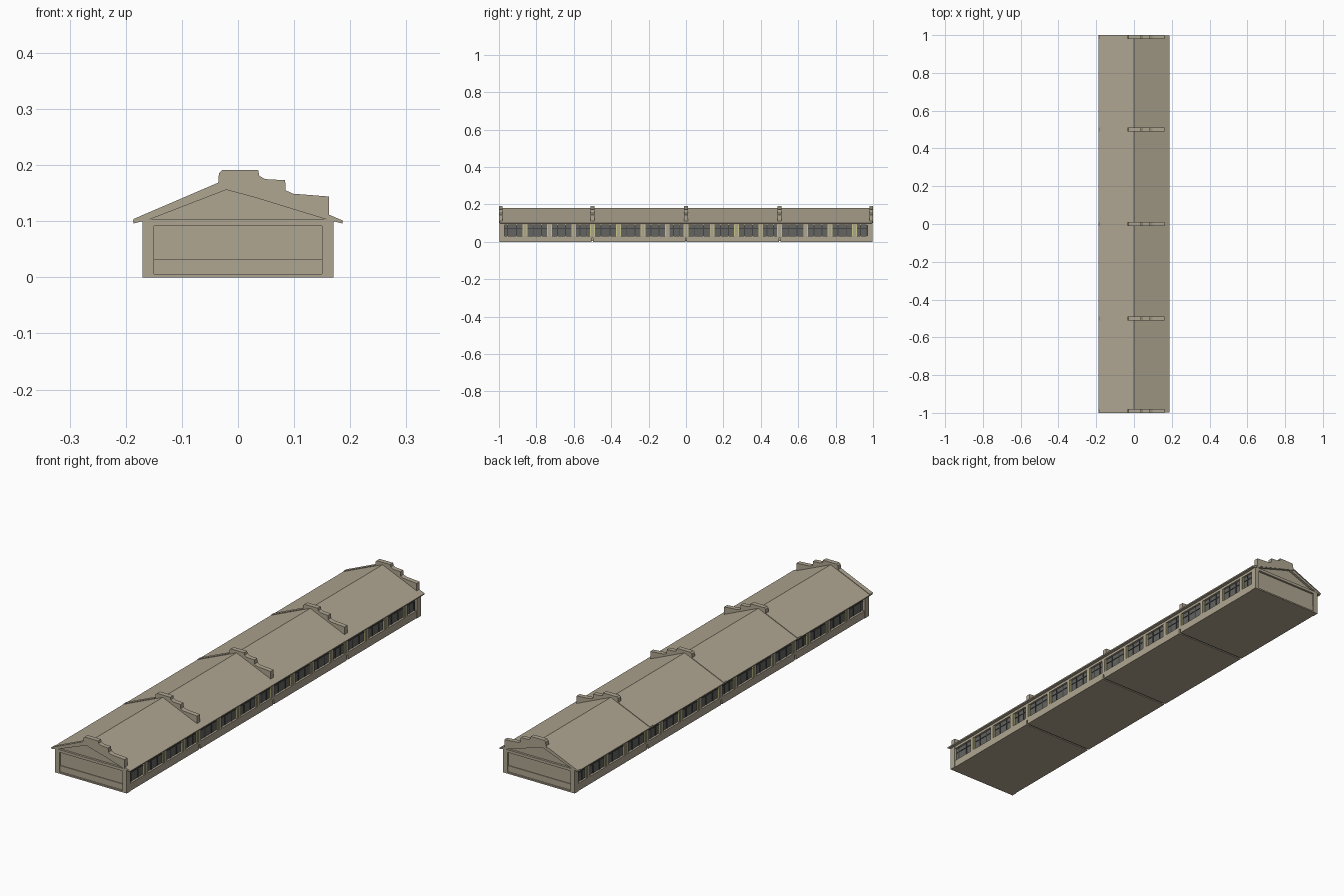
import bpy, bmesh

if "Cube" in bpy.data.objects:
    bpy.data.objects.remove(bpy.data.objects["Cube"])


def mat(name, rgb):
    m = bpy.data.materials.new(name)
    m.diffuse_color = (*rgb, 1)
    m.use_nodes = True
    m.node_tree.nodes["Principled BSDF"].inputs["Base Color"].default_value = m.diffuse_color
    return m


STONE = mat("taupe stone", (0.43, 0.38, 0.285))
GLASS = mat("dark grey glass", (0.125, 0.125, 0.12))
BAR = mat("charcoal bars", (0.06, 0.06, 0.058))
YELLOW = mat("pale yellow trim", (0.58, 0.57, 0.25))


def finish(name, bm, material):
    bmesh.ops.recalc_face_normals(bm, faces=bm.faces)
    me = bpy.data.meshes.new(name)
    bm.to_mesh(me)
    bm.free()
    me.materials.append(material)
    ob = bpy.data.objects.new(name, me)
    bpy.context.collection.objects.link(ob)
    return ob


def boxes(name, material, items):
    """One object from boxes given as (x0, x1, y0, y1, z0, z1)."""
    bm = bmesh.new()
    for x0, x1, y0, y1, z0, z1 in items:
        vs = bmesh.ops.create_cube(bm, size=1)["verts"]
        for v in vs:
            v.co = (x0 if v.co.x < 0 else x1,
                    y0 if v.co.y < 0 else y1,
                    z0 if v.co.z < 0 else z1)
    return finish(name, bm, material)


def prism(name, material, profile, spans):
    """Extrude an xz profile along y for each (y0, y1) span."""
    bm = bmesh.new()
    for y0, y1 in spans:
        f = bm.faces.new([bm.verts.new((x, y0, z)) for x, z in profile])
        r = bmesh.ops.extrude_face_region(bm, geom=[f])
        for v in r["geom"]:
            if isinstance(v, bmesh.types.BMVert):
                v.co.y = y1
    return finish(name, bm, material)


def both_sides(items):
    return items + [(-b, -a, *rest) for a, b, *rest in items]


# Layout along the length: four sections, each with four windows
SECTIONS = [-1, -0.5, 0, 0.5]
BAYS = [0, 0.14, 0.27, 0.4, 0.5]
T = 0.02
PARTY = [(-1, -1 + T)] + [(y - T / 2, y + T / 2) for y in (-0.5, 0, 0.5)] + [(1 - T, 1)]

# Wall core, split by shallow seams in the floor
boxes("wall_core", STONE, [(-0.155, 0.155, -0.988, 0.988, 0.004, 0.108)])
boxes("base_wall", STONE,
      [(-0.168, 0.168, max(s, -0.995) + 0.004, min(s + 0.5, 0.995) - 0.004, 0.0, 0.032) for s in SECTIONS])
boxes("lintel", STONE, both_sides([(0.15, 0.168, -0.995, 0.995, 0.09, 0.104)]))

# End wall frames around a recessed panel
ends = []
for y0, y1 in ((-0.997, -0.97), (0.97, 0.997)):
    ends += both_sides([(0.15, 0.17, y0, y1, 0.0, 0.103)])
    ends += [(-0.17, 0.17, y0, y1, 0.091, 0.103), (-0.17, 0.17, y0, y1, 0.0, 0.006)]
boxes("end_wall_frames", STONE, ends)

# Gable walls and roof
prism("gable_walls", STONE, [(-0.17, 0.1), (0.17, 0.1), (-0.012, 0.165)],
      [(-0.988, -0.975), (0.975, 0.988)])
prism("roof", STONE,
      [(-0.187, 0.101), (0, 0.181), (0.187, 0.101), (0.186, 0.096), (0.158, 0.103),
       (-0.018, 0.157), (-0.158, 0.103), (-0.186, 0.096)], [(-0.998, 0.998)])

# Stepped parapets on the right slope, and raised seams on the left slope
prism("stepped_parapets", STONE,
      [(-0.036, 0.16), (-0.034, 0.185), (-0.028, 0.191), (0.036, 0.191), (0.038, 0.181),
       (0.048, 0.175), (0.084, 0.173), (0.085, 0.155), (0.098, 0.149), (0.162, 0.144),
       (0.162, 0.106), (0.12, 0.118)], PARTY)
prism("roof_seams", STONE,
      [(-0.187, 0.101), (-0.186, 0.104), (-0.03, 0.171), (-0.03, 0.166)], PARTY)

# Windows between pillars along both long sides
glass, bars, pillars, trim = [], [], [], []
for s in SECTIONS:
    for a, b in zip(BAYS, BAYS[1:]):
        y0, y1 = s + a, s + b
        glass.append((0.153, 0.159, y0 + 0.008, y1 - 0.008, 0.032, 0.09))
        trim += [(0.154, 0.165, y0 + 0.008, y0 + 0.013, 0.032, 0.09),
                 (0.154, 0.165, y1 - 0.013, y1 - 0.008, 0.032, 0.09)]
        for k in (1, 2):
            c = y0 + (y1 - y0) * k / 3
            bars.append((0.155, 0.161, c - 0.0025, c + 0.0025, 0.032, 0.09))
        bars.append((0.155, 0.161, y0 + 0.013, y1 - 0.013, 0.069, 0.073))
        if y0 > -0.99:
            pillars.append((0.15, 0.168, y0 - 0.008, y0 + 0.008, 0.02, 0.1))
boxes("window_glass", GLASS, both_sides(glass))
boxes("window_bars", BAR, both_sides(bars))
boxes("pillars", STONE, both_sides(pillars))
boxes("window_trim", YELLOW, both_sides(trim))
